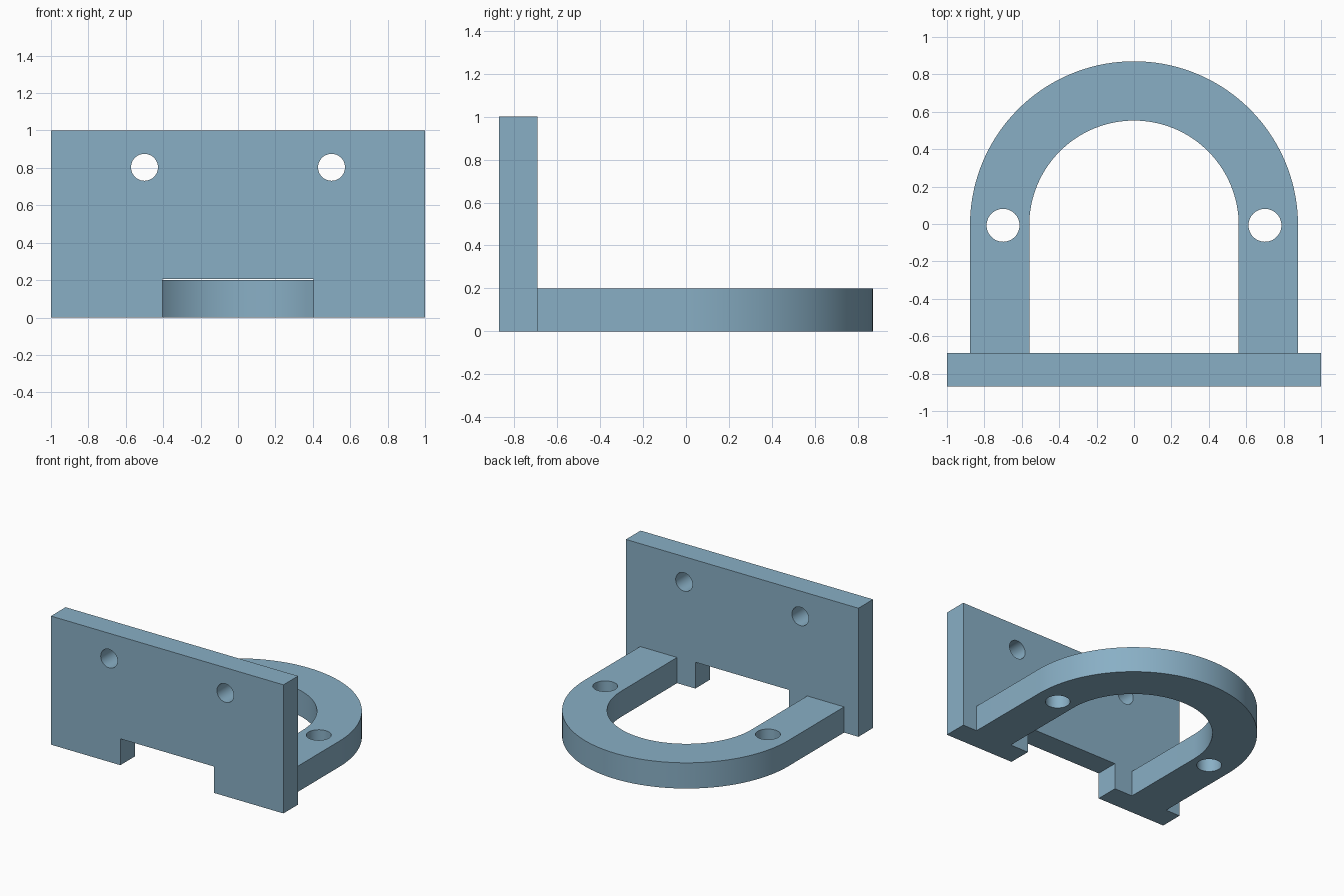
import bpy, bmesh, math
from mathutils import Matrix

if "Cube" in bpy.data.objects:
    bpy.data.objects.remove(bpy.data.objects["Cube"])

# Single painted-metal colour
blue = bpy.data.materials.new("steel blue")
blue.diffuse_color = (0.25, 0.43, 0.56, 1)
blue.use_nodes = True
blue.node_tree.nodes["Principled BSDF"].inputs["Base Color"].default_value = blue.diffuse_color


def prism(name, outline, depth, matrix=Matrix()):
    """Extrude a closed 2D outline along its local z."""
    bm = bmesh.new()
    face = bm.faces.new([bm.verts.new((x, y, 0)) for x, y in outline])
    ext = bmesh.ops.extrude_face_region(bm, geom=[face])
    moved = [v for v in ext["geom"] if isinstance(v, bmesh.types.BMVert)]
    bmesh.ops.translate(bm, vec=(0, 0, depth), verts=moved)
    bmesh.ops.transform(bm, matrix=matrix, verts=bm.verts)
    bmesh.ops.recalc_face_normals(bm, faces=bm.faces)
    mesh = bpy.data.meshes.new(name)
    bm.to_mesh(mesh)
    bm.free()
    mesh.materials.append(blue)
    ob = bpy.data.objects.new(name, mesh)
    bpy.context.collection.objects.link(ob)
    return ob


def arc(cx, cy, r, a0, a1, n):
    return [(cx + r * math.cos(a0 + (a1 - a0) * i / n),
             cy + r * math.sin(a0 + (a1 - a0) * i / n)) for i in range(n + 1)]


def circle(cx, cy, r):
    return arc(cx, cy, r, 0, math.tau, 48)[:-1]


def combine(target, tool, operation):
    """Apply a boolean and discard the tool object."""
    bpy.context.view_layer.objects.active = target
    mod = target.modifiers.new(operation, 'BOOLEAN')
    mod.operation, mod.solver, mod.object = operation, 'EXACT', tool
    bpy.ops.object.modifier_apply(modifier=mod.name)
    bpy.data.objects.remove(tool)


FRONT, BACK, CY = -0.87, -0.69, -0.007
upright = Matrix.Translation((0, BACK, 0)) @ Matrix.Rotation(math.pi / 2, 4, 'X')

# Upright mounting plate with a notch in its lower edge
bracket = prism("bracket", [(-1, 0), (-0.403, 0), (-0.403, 0.205), (0.403, 0.205),
                            (0.403, 0), (1, 0), (1, 1), (-1, 1)],
                BACK - FRONT, upright)

# Flat U-shaped arm, its ends sunk into the plate
root = BACK - 0.08
u_outline = ([(0.877, root)] + arc(0, CY, 0.877, 0, math.pi, 72) + [(-0.877, root),
             (-0.56, root)] + arc(0, CY, 0.56, math.pi, 0, 64) + [(0.56, root)])
combine(bracket, prism("u_arm", u_outline, 0.2), 'UNION')

# Bolt holes through plate and arms
for side in (-1, 1):
    combine(bracket, prism("plate_hole", circle(side * 0.5, 0.803, 0.072), 0.4,
                           Matrix.Translation((0, 0.1, 0)) @ upright), 'DIFFERENCE')
    combine(bracket, prism("arm_hole", circle(side * 0.7, CY, 0.088), 0.4,
                           Matrix.Translation((0, 0, -0.1))), 'DIFFERENCE')

# Smooth curved walls, crisp edges
bpy.ops.object.select_all(action='DESELECT')
bracket.select_set(True)
bpy.context.view_layer.objects.active = bracket
bpy.ops.object.shade_smooth_by_angle(angle=math.radians(30))
